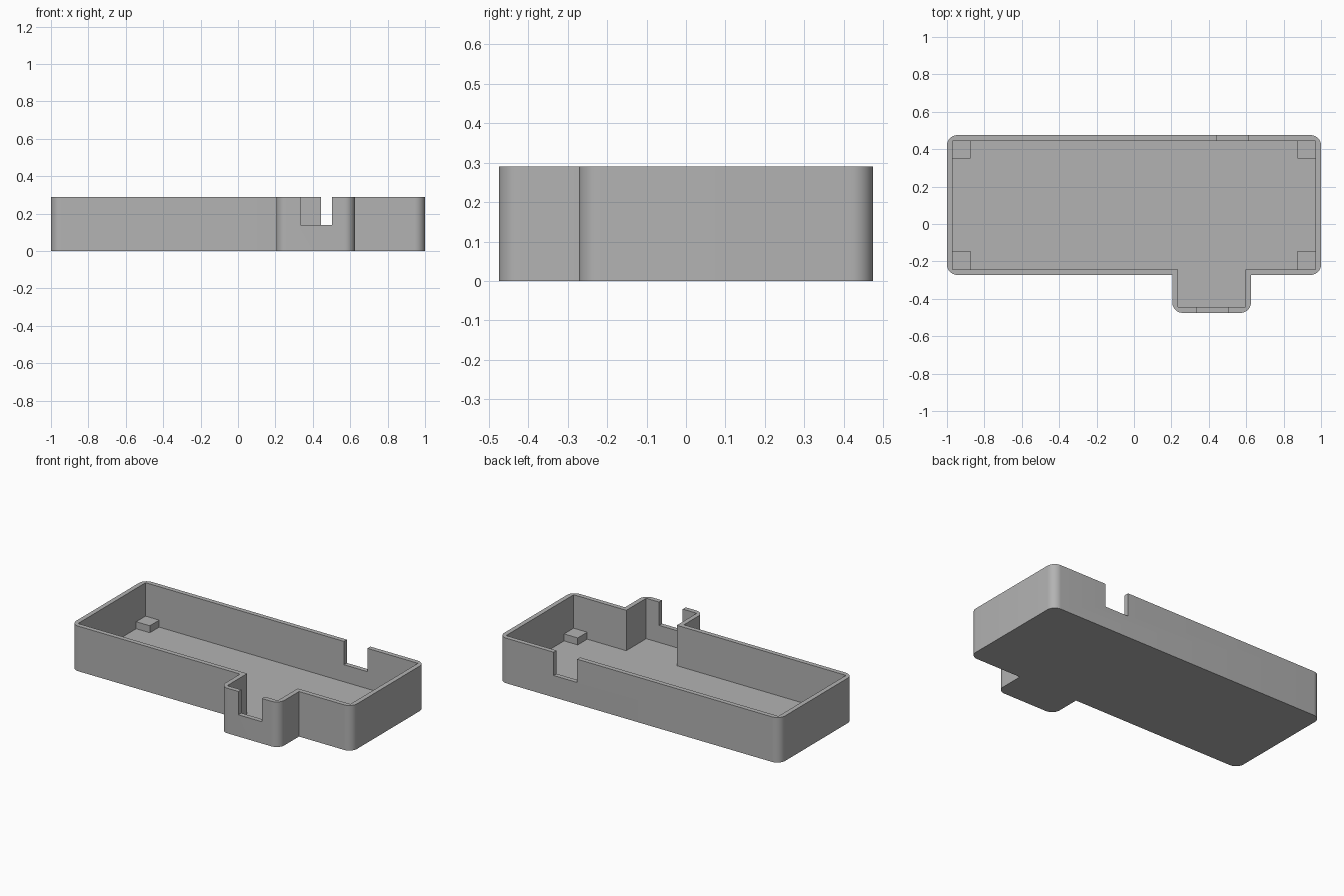
import bpy
import bmesh
from math import radians
from mathutils import Vector

if "Cube" in bpy.data.objects:
    bpy.data.objects.remove(bpy.data.objects["Cube"], do_unlink=True)

HEIGHT, FLOOR, WALL, RADIUS = 0.29, 0.03, 0.03, 0.055

grey = bpy.data.materials.new("grey plastic")
grey.use_nodes = True
colour = (0.45, 0.45, 0.45, 1)
grey.diffuse_color = colour
grey.node_tree.nodes["Principled BSDF"].inputs["Base Color"].default_value = colour


def prism(name, points, z0, z1, rounded=()):
    """Extrude an outline upward, rounding the vertical edges listed in rounded."""
    bm = bmesh.new()
    base = bm.faces.new([bm.verts.new((x, y, z0)) for x, y in points])
    ext = bmesh.ops.extrude_face_region(bm, geom=[base])["geom"]
    bmesh.ops.translate(bm, vec=(0, 0, z1 - z0),
                        verts=[g for g in ext if isinstance(g, bmesh.types.BMVert)])
    corners = [Vector(points[i]) for i in rounded]
    edges = [e for e in bm.edges
             if abs(e.verts[0].co.z - e.verts[1].co.z) > 1e-4
             and any((e.verts[0].co.xy - c).length < 1e-4 for c in corners)]
    if edges:
        bmesh.ops.bevel(bm, geom=edges, offset=RADIUS, segments=10,
                        profile=0.5, affect='EDGES')
    bmesh.ops.recalc_face_normals(bm, faces=bm.faces)
    mesh = bpy.data.meshes.new(name)
    bm.to_mesh(mesh)
    bm.free()
    mesh.materials.append(grey)
    obj = bpy.data.objects.new(name, mesh)
    bpy.context.collection.objects.link(obj)
    return obj


def box(name, x0, x1, y0, y1, z0, z1):
    return prism(name, [(x0, y0), (x1, y0), (x1, y1), (x0, y1)], z0, z1)


def outline(inset):
    """Long rectangle with a square bay on the front."""
    left, right = -1 + inset, 1 - inset
    front, back = -0.272 + inset, 0.475 - inset
    bay_left, bay_right, bay_front = 0.205 + inset, 0.625 - inset, -0.475 + inset
    return [(left, front), (bay_left, front), (bay_left, bay_front),
            (bay_right, bay_front), (bay_right, front), (right, front),
            (right, back), (left, back)]


# Tray with rounded outer corners
tray = prism("tray", outline(0), 0, HEIGHT, rounded=(0, 2, 3, 5, 6, 7))

# Square-cornered cavity and the two cable notches
cutters = [
    prism("cavity_cutter", outline(WALL), FLOOR, HEIGHT + 0.1),
    box("front_notch_cutter", 0.335, 0.503, -0.6, -0.40, 0.14, HEIGHT + 0.1),
    box("back_notch_cutter", 0.443, 0.61, 0.40, 0.6, 0.14, HEIGHT + 0.1),
]
bpy.context.view_layer.objects.active = tray
tray.select_set(True)
for cutter in cutters:
    cut = tray.modifiers.new(cutter.name, 'BOOLEAN')
    cut.operation = 'DIFFERENCE'
    cut.solver = 'EXACT'
    cut.object = cutter
    bpy.ops.object.modifier_apply(modifier=cut.name)
    bpy.data.objects.remove(cutter, do_unlink=True)
bpy.ops.object.shade_smooth_by_angle(angle=radians(30))

# Support blocks in the four inner corners, sunk slightly into floor and walls
for side, sx in (("left", 1), ("right", -1)):
    x0, x1 = sorted((sx * 0.873, sx * 0.975))
    box(f"back_{side}_support", x0, x1, 0.35, 0.45, FLOOR - 0.01, 0.075)
    box(f"front_{side}_support", x0, x1, -0.247, -0.145, FLOOR - 0.01, 0.075)
